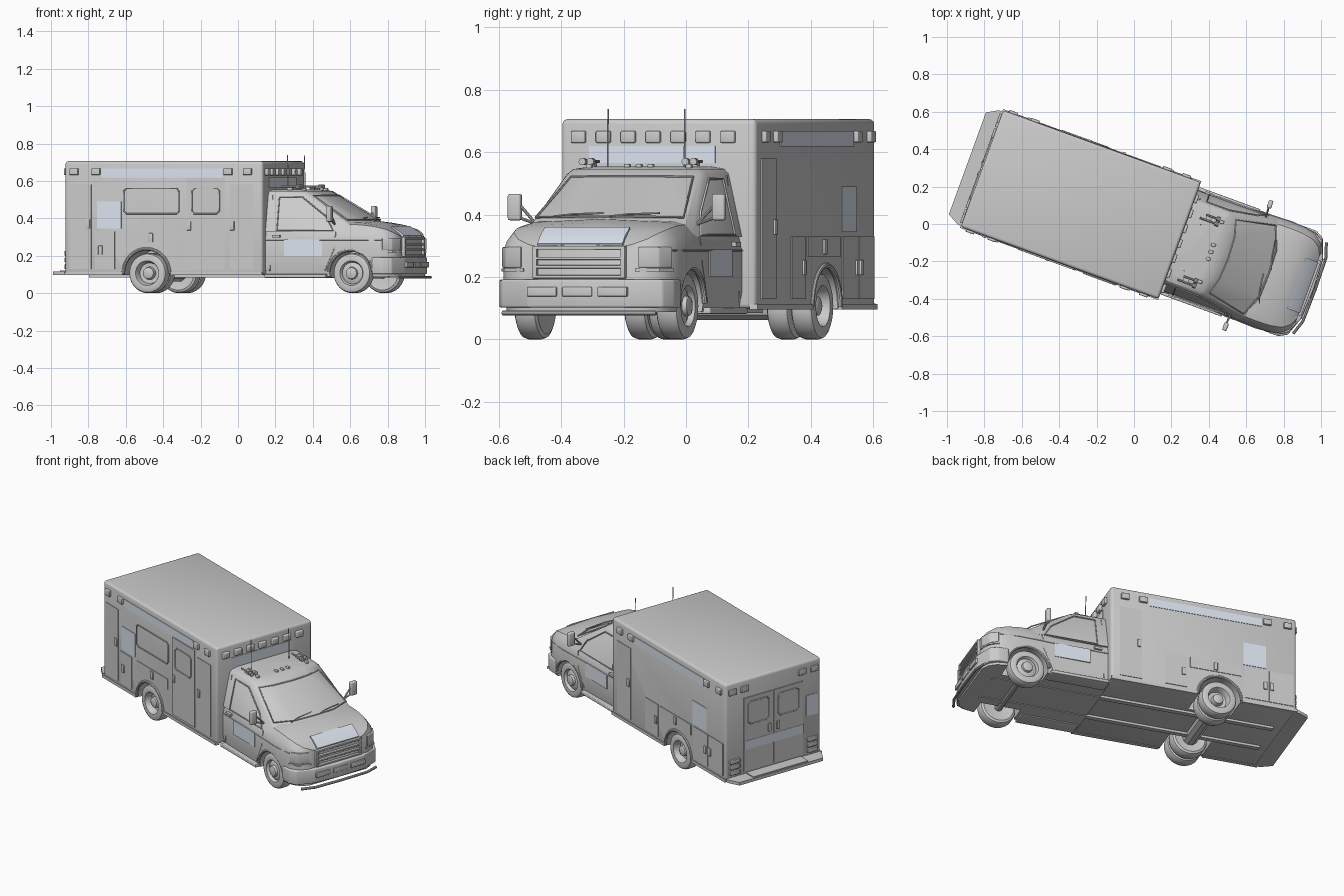
import bpy, bmesh, math
from mathutils import Vector

# Built along local +x (nose) and turned 20 degrees at the end
DECAL = bpy.data.materials.new("decal")
DECAL.diffuse_color = (0.72, 0.77, 0.86, 1)
HW, REAR, FRONT = 0.332, -0.865, 0.26      # patient box half width and ends
AXF, AXR, WR = 0.747, -0.40, 0.107         # axle positions and wheel radius
cutters = []

def finish(name, bm, mirror=False, mat=None):
    bmesh.ops.recalc_face_normals(bm, faces=bm.faces)
    me = bpy.data.meshes.new(name)
    bm.to_mesh(me)
    bm.free()
    ob = bpy.data.objects.new(name, me)
    bpy.context.collection.objects.link(ob)
    if mat:
        me.materials.append(mat)
    if mirror:
        ob.modifiers.new("mirror", 'MIRROR').use_axis = (False, True, False)
    return ob

def loft(name, loops, mirror=False, mat=None, bevel=0):
    bm = bmesh.new()
    rings = [[bm.verts.new(p) for p in l] for l in loops]
    n = len(rings[0])
    for a, b in zip(rings, rings[1:]):
        for i in range(n):
            bm.faces.new((a[i], a[(i + 1) % n], b[(i + 1) % n], b[i]))
    bm.faces.new(rings[0])
    bm.faces.new(rings[-1])
    if bevel:
        bmesh.ops.recalc_face_normals(bm, faces=bm.faces)
        bmesh.ops.bevel(bm, geom=bm.edges[:], offset=bevel, segments=3, profile=0.5, affect='EDGES')
    return finish(name, bm, mirror, mat)

def prism(name, plan, z0, z1, mirror=False, bevel=0, mat=None):
    return loft(name, [[(x, y, z) for x, y in plan] for z in (z0, z1)], mirror, mat, bevel)

def box(name, x0, x1, y0, y1, z0, z1, mirror=False, bevel=0, mat=None):
    return prism(name, [(x0, y0), (x1, y0), (x1, y1), (x0, y1)], z0, z1, mirror, bevel, mat)

def sym(half):
    return half + [(x, -y) for x, y in reversed(half) if abs(y) > 1e-6]

def tube(name, pts, r, closed=False, mirror=False):
    cu = bpy.data.curves.new(name, 'CURVE')
    cu.dimensions, cu.bevel_depth, cu.bevel_resolution, cu.use_fill_caps = '3D', r, 3, True
    sp = cu.splines.new('POLY')
    sp.points.add(len(pts) - 1)
    for p, co in zip(sp.points, pts):
        p.co = (*co, 1)
    sp.use_cyclic_u = closed
    ob = bpy.data.objects.new(name, cu)
    bpy.context.collection.objects.link(ob)
    if mirror:
        ob.modifiers.new("mirror", 'MIRROR').use_axis = (False, True, False)

def lathe(name, profile, x, y, z, mirror=True, seg=40):
    bm = bmesh.new()
    vs = [bm.verts.new((0, a, r)) for r, a in profile]
    es = [bm.edges.new(p) for p in zip(vs, vs[1:])]
    bmesh.ops.spin(bm, geom=vs + es, axis=(0, 1, 0), cent=(0, 0, 0), steps=seg, angle=2 * math.pi)
    bmesh.ops.remove_doubles(bm, verts=bm.verts, dist=1e-4)
    bmesh.ops.translate(bm, verts=bm.verts, vec=(x, y, z))
    return finish(name, bm, mirror)

def slab(name, face, a0, a1, z0, z1, th=0.004, mat=None, bevel=0):
    # thin panel on a wall of the patient box
    lo, hi = -0.006, th
    if face in 'LR':
        s = 1 if face == 'L' else -1
        return box(name, a0, a1, s * (HW + lo), s * (HW + hi), z0, z1, False, bevel, mat)
    s, e = (1, FRONT) if face == 'F' else (-1, REAR)
    return box(name, e + s * lo, e + s * hi, a0, a1, z0, z1, False, bevel, mat)

def frame(name, face, a0, a1, z0, z1, th=0.005, c=0.014):
    # gasket with clipped corners on a wall
    q = [(a0 + c, z0), (a1 - c, z0), (a1, z0 + c), (a1, z1 - c), (a1 - c, z1), (a0 + c, z1), (a0, z1 - c), (a0, z0 + c)]
    if face == 'B':
        pts = [(REAR - th, a, z) for a, z in q]
    else:
        pts = [(a, (HW + th) * (1 if face == 'L' else -1), z) for a, z in q]
    tube(name, pts, 0.004, True)

def arch(target, x, r, y0):
    for s in (1, -1):
        c = lathe("arch_cutter", [(0, -0.12), (r, -0.12), (r, 0.12), (0, 0.12)], x, s * (y0 + 0.12), 0.105, False)
        c.hide_render = True
        cutters.append(c)
        m = target.modifiers.new("arch", 'BOOLEAN')
        m.operation, m.object, m.solver = 'DIFFERENCE', c, 'EXACT'

# Patient box with rear wheel arches
body = box("patient_box", REAR, FRONT, -HW, HW, 0.098, 0.706, bevel=0.016)
arch(body, AXR, 0.128, 0.15)
for x0, x1 in ((REAR - 0.003, AXR - 0.135), (AXR + 0.135, FRONT)):
    box("skirt_rail", x0, x1, HW - 0.02, HW + 0.006, 0.096, 0.114, True)

# Side compartments, doors and decals
for f in 'LR':
    slab("roof_stripe", f, -0.654, 0.03, 0.618, 0.668, 0.003, DECAL)
    slab("side_emblem_panel", f, -0.68, -0.543, 0.345, 0.49, 0.003, DECAL)
    slab("front_compartment", f, 0.074, 0.207, 0.13, 0.58)
    slab("wheel_compartment", f, -0.527, -0.22, 0.265, 0.33)
    for x in (-0.81, -0.686, 0.066, 0.176):
        slab("side_light", f, x - 0.024, x + 0.024, 0.632, 0.668, 0.014, bevel=0.004)
slab("rear_compartment", 'R', -0.835, -0.713, 0.13, 0.58)
slab("low_compartment", 'R', -0.69, -0.58, 0.13, 0.33)
slab("side_door", 'R', -0.17, 0.048, 0.13, 0.615, 0.006)
frame("side_window", 'R', -0.527, -0.213, 0.425, 0.56)
frame("door_window", 'R', -0.14, 0.016, 0.425, 0.56, 0.007)
slab("mid_compartment", 'L', -0.2, -0.07, 0.13, 0.33)
for x in (-0.845, -0.694):
    slab("low_rear_compartment", 'L', x, x + 0.146, 0.13, 0.33)
for f, x, z in (('R', -0.73, 0.37), ('R', -0.66, 0.23), ('R', -0.155, 0.36), ('R', 0.09, 0.36), ('L', 0.09, 0.36),
                ('R', -0.373, 0.297), ('L', -0.373, 0.297), ('L', -0.18, 0.23), ('L', -0.715, 0.23), ('L', -0.675, 0.23)):
    slab("handle", f, x - 0.011, x + 0.011, z - 0.024, z + 0.024, 0.011, bevel=0.002)

# Rear doors, lights and decals
for s in (1, -1):
    a, b = sorted((s * 0.004, s * 0.205))
    slab("rear_door", 'B', a, b, 0.13, 0.59, 0.006)
    frame("rear_window", 'B', a + 0.03, b - 0.03, 0.42, 0.56, 0.007)
    slab("rear_handle", 'B', s * 0.03 - 0.01, s * 0.03 + 0.01, 0.34, 0.39, 0.014)
    for v, w, z0, z1 in ((0.285, 0.026, 0.632, 0.668), (0.2, 0.026, 0.632, 0.668), (0.27, 0.035, 0.13, 0.155),
                         (0.27, 0.035, 0.165, 0.19), (0.27, 0.035, 0.2, 0.225)):
        slab("rear_light", 'B', s * v - w, s * v + w, z0, z1, 0.012, bevel=0.003)
slab("rear_stripe", 'B', -0.205, 0.205, 0.265, 0.32, 0.008, DECAL)
slab("rear_emblem_panel", 'B', -0.31, -0.23, 0.36, 0.49, 0.003, DECAL)

# Rear step
prism("rear_step", sym([(-0.85, 0.325), (-0.885, 0.325), (-0.948, 0.29)]), 0.096, 0.115)
box("step_tread", -0.943, -0.87, -0.19, 0.19, 0.115, 0.122)

# Front wall lights and stripe
for i in range(7):
    v = -0.27 + 0.085 * i
    slab("front_light", 'F', v - 0.024, v + 0.024, 0.63, 0.668, 0.016, bevel=0.005)
slab("front_stripe", 'F', -0.235, 0.195, 0.565, 0.62, 0.003, DECAL)

# Cab lower body: (x, half width, shoulder z, top z)
def section(x, w, zs, zt):
    half = [(w - 0.012, 0.088), (w, 0.15), (w, 0.285), (w - 0.012, zs), (w - 0.035, (zs + zt) / 2 + 0.006), (w - 0.075, zt - 0.01), (0, zt)]
    return [(x, y, z) for y, z in half + [(-y, z) for y, z in reversed(half[:-1])]]
cab = loft("cab_body", [section(*s) for s in (
    (0.25, 0.285, 0.335, 0.36), (0.55, 0.29, 0.335, 0.37), (0.72, 0.297, 0.335, 0.39), (0.8, 0.299, 0.332, 0.386),
    (0.87, 0.296, 0.326, 0.374), (0.93, 0.284, 0.316, 0.356), (0.97, 0.255, 0.303, 0.328), (0.992, 0.21, 0.29, 0.306))])
arch(cab, AXF, 0.122, 0.17)

# Cab upper: raked windshield and roof
loft("cab_roof_and_glass", [[(x, y, z) for x, y in sym(h)] for z, h in (
    (0.33, [(0.25, 0.285), (0.72, 0.285), (0.785, 0.272), (0.86, 0.14), (0.875, 0)]),
    (0.53, [(0.25, 0.24), (0.46, 0.238), (0.485, 0.222), (0.515, 0.12), (0.522, 0)]),
    (0.546, [(0.25, 0.225), (0.445, 0.222), (0.465, 0.205), (0.49, 0.11), (0.496, 0)]),
    (0.554, [(0.25, 0.18), (0.4, 0.18), (0.42, 0.16), (0.435, 0.09), (0.44, 0)]))])
side = lambda x, z: (x, 0.287 - max(0, z - 0.33) * 0.23, z)
tube("door_window_frame", [side(*p) for p in ((0.325, 0.335), (0.325, 0.515), (0.455, 0.515), (0.6, 0.41), (0.645, 0.335))], 0.004, True, True)
tube("door_seam", [side(*p) for p in ((0.285, 0.12), (0.285, 0.525))], 0.003, False, True)
tube("door_front_seam", [(0.6, 0.29, 0.12), (0.655, 0.293, 0.24), (0.66, 0.287, 0.33)], 0.003, False, True)
tube("belt_line", [(0.26, 0.286, 0.285), (0.55, 0.291, 0.285), (0.8, 0.3, 0.285), (0.92, 0.287, 0.285)], 0.003, False, True)
ws = [(0.715, 0.252, 0.392), (0.505, 0.208, 0.521), (0.53, 0.12, 0.523), (0.537, 0, 0.523)]
base = [(0.768, 0, 0.394), (0.762, 0.13, 0.393)]
tube("windshield_frame", base + ws, 0.004, False, True)
for y in (0.02, -0.17):
    tube("wiper", [(0.775, y, 0.395), (0.755, y + 0.06, 0.402), (0.74, y + 0.16, 0.405)], 0.003)
for s in (1, -1):
    box("door_emblem_panel", 0.37, 0.585, s * 0.28, s * 0.294, 0.2, 0.288, mat=DECAL)
    box("door_handle", 0.3, 0.345, s * 0.28, s * 0.296, 0.298, 0.312)
loft("hood_stripe", [[(x, s * 0.145, z + d) for x, z in ((0.925, 0.356), (0.97, 0.328), (0.995, 0.304))] +
                     [(x, s * 0.145, z - 0.012) for x, z in ((0.985, 0.304), (0.965, 0.322), (0.925, 0.35))]
                     for s, d in ((-1, 0.004), (1, 0.004))], mat=DECAL)

# Grille, headlights and bumper
for z0, z1 in ((0.288, 0.3), (0.255, 0.265), (0.228, 0.238), (0.196, 0.206)):
    box("grille_bar", 0.98, 1.008, -0.155, 0.155, z0, z1, bevel=0.002)
box("grille_side", 0.98, 1.008, 0.143, 0.158, 0.196, 0.3, True, 0.002)
prism("headlight", [(0.925, 0.291), (0.972, 0.262), (0.999, 0.2), (0.94, 0.2)], 0.23, 0.296, True, 0.004)
prism("headlight_trim", [(0.92, 0.294), (0.976, 0.265), (1.002, 0.19), (0.94, 0.2)], 0.218, 0.227, True)
prism("front_bumper", sym([(0.865, 0.285), (0.87, 0.3), (0.93, 0.299), (0.975, 0.275), (1.013, 0.17), (1.022, 0)]), 0.102, 0.192, bevel=0.007)
for y in (-0.12, 0, 0.12):
    box("bumper_slot", 1.0, 1.025, y - 0.05, y + 0.05, 0.138, 0.168, bevel=0.003)
tube("lower_front_bar", [(1.0, -0.26, 0.085), (1.026, -0.18, 0.085), (1.03, 0, 0.085), (1.026, 0.18, 0.085), (1.0, 0.26, 0.085)], 0.008)

# Fender lips and running boards
for x, y, r, a in ((AXF, 0.29, 0.126, 5), (AXR, HW, 0.132, 0)):
    tube("fender_lip", [(x + r * math.cos(t), y, 0.105 + r * math.sin(t)) for t in
         [math.radians(a + (180 - 2 * a) * i / 20) for i in range(21)]], 0.009, False, True)
box("running_board", 0.26, 0.61, 0.21, 0.305, 0.082, 0.102, True, 0.004)

# Wheels: dished rims, doubled at the rear
tire = [(0, -0.03), (0.06, -0.034), (0.09, -0.039), (0.102, -0.033), (WR, -0.02), (WR, 0.02), (0.102, 0.033), (0.09, 0.039), (0.066, 0.037)]
hub_out = [(0.062, 0.03), (0.058, 0.02), (0.045, 0.026), (0.033, 0.028), (0.03, 0.042), (0.018, 0.046), (0, 0.046)]
hub_in = [(0.062, 0.028), (0.055, -0.004), (0.035, -0.006), (0.03, 0.022), (0.02, 0.027), (0, 0.027)]
lathe("front_wheel", tire + hub_out, AXF, 0.242, WR)
lathe("rear_outer_wheel", tire + hub_in, AXR, 0.285, WR)
lathe("rear_inner_wheel", tire + hub_in, AXR, 0.202, WR)
tube("rear_axle", [(AXR, -0.28, 0.105), (AXR, 0.28, 0.105)], 0.045)
tube("front_axle", [(AXF, -0.24, 0.1), (AXF, 0.24, 0.1)], 0.022)
box("chassis_rail", -0.8, 0.9, 0.1, 0.13, 0.084, 0.11, True)

# Mirrors on twin arms
box("mirror", 0.635, 0.66, 0.326, 0.37, 0.382, 0.466, True, 0.007)
for z in (0.395, 0.445):
    tube("mirror_arm", [(0.645, 0.345, z), (0.65, 0.275, 0.37)], 0.005, False, True)

# Roof antennas, air horns and marker lamps
for y in (-0.144, 0.118):
    tube("antenna", [(0.338, y, 0.55), (0.338, y, 0.62), (0.334, y, 0.738)], 0.0025)
for y in (-0.186, 0.165):
    for d, x0 in ((-0.014, 0.32), (0.014, 0.345)):
        tube("air_horn", [(x0, y + d, 0.57), (0.415, y + d, 0.57)], 0.005)
        tube("horn_bell", [(0.405, y + d, 0.57), (0.425, y + d, 0.57)], 0.012)
    box("horn_mount", 0.35, 0.38, y - 0.01, y + 0.01, 0.54, 0.57)
for y in (-0.17, -0.04, 0, 0.04, 0.17):
    box("marker_lamp", 0.425, 0.45, y - 0.009, y + 0.009, 0.54, 0.562, bevel=0.004)

# Apply modifiers, shade, drop cutters and turn the vehicle
bpy.ops.object.select_all(action='SELECT')
bpy.context.view_layer.objects.active = body
bpy.ops.object.convert(target='MESH')
for c in cutters:
    bpy.data.objects.remove(c)
bpy.ops.object.shade_smooth_by_angle(angle=math.radians(32))
for ob in bpy.context.scene.objects:
    ob.rotation_euler.z = math.radians(-20)
